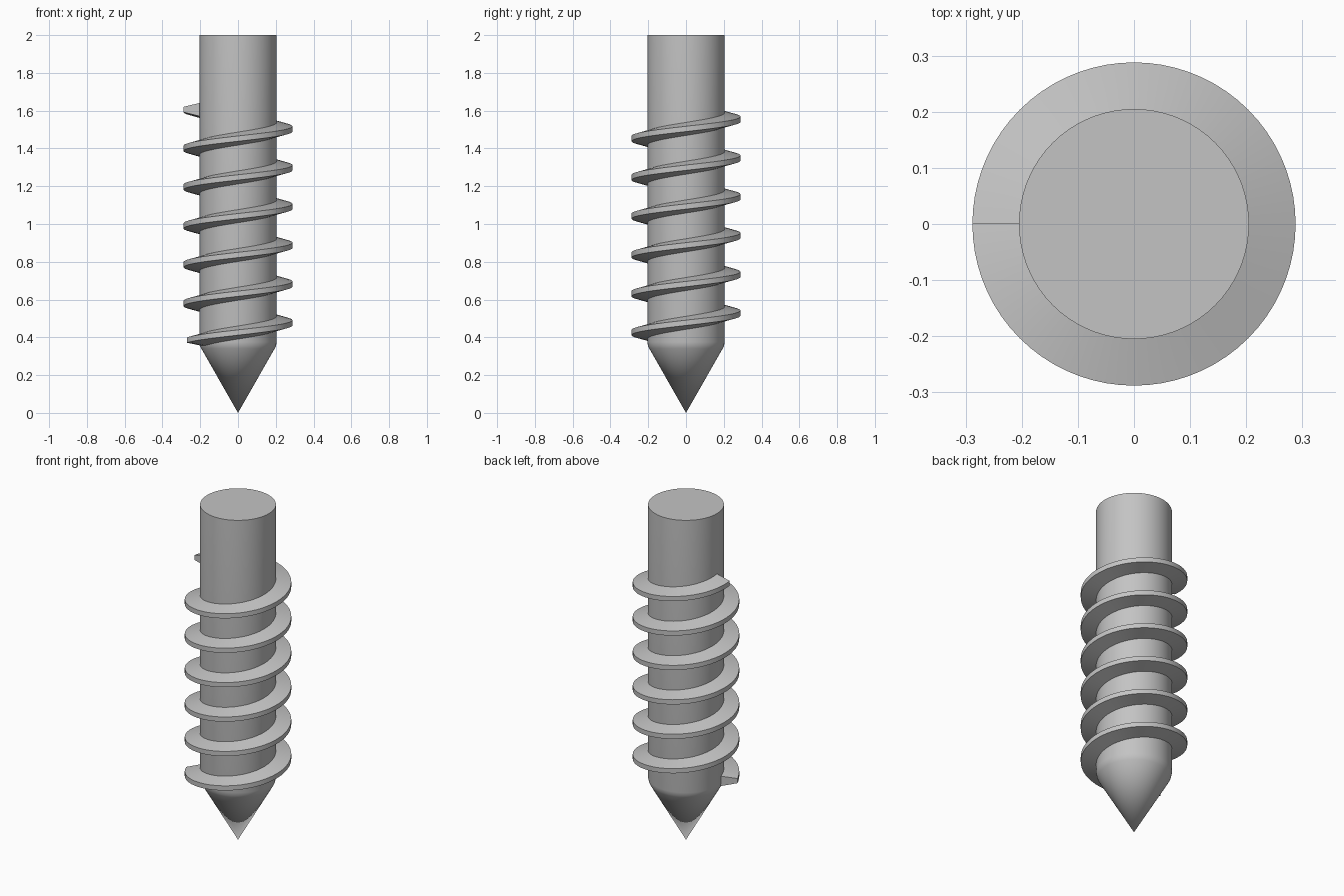
import bpy
import bmesh
from math import cos, sin, pi, radians

cube = bpy.data.objects.get("Cube")
if cube:
    bpy.data.objects.remove(cube, do_unlink=True)

CORE_R, CREST_R = 0.205, 0.288
PITCH, END_Z = 0.2053, 1.606
STEPS = 72                      # segments per turn

steel = bpy.data.materials.new("grey_steel")
steel.use_nodes = True
grey = (0.55, 0.55, 0.55, 1)
steel.diffuse_color = grey
steel.node_tree.nodes["Principled BSDF"].inputs["Base Color"].default_value = grey


def finish(bm, name, angle):
    bmesh.ops.recalc_face_normals(bm, faces=bm.faces)
    mesh = bpy.data.meshes.new(name)
    bm.to_mesh(mesh)
    bm.free()
    mesh.materials.append(steel)
    obj = bpy.data.objects.new(name, mesh)
    bpy.context.collection.objects.link(obj)
    bpy.ops.object.select_all(action="DESELECT")
    obj.select_set(True)
    bpy.context.view_layer.objects.active = obj
    bpy.ops.object.shade_smooth_by_angle(angle=radians(angle))
    return obj


# Shaft with a pointed end: half profile spun around z
profile = [(0, 0), (0.195, 0.342), (0.201, 0.355), (CORE_R, 0.375), (CORE_R, 2), (0, 2)]
bm = bmesh.new()
verts = [bm.verts.new((r, 0, z)) for r, z in profile]
edges = [bm.edges.new(pair) for pair in zip(verts, verts[1:])]
bmesh.ops.spin(bm, geom=verts + edges, cent=(0, 0, 0), axis=(0, 0, 1),
               angle=2 * pi, steps=STEPS)
bmesh.ops.remove_doubles(bm, verts=bm.verts, dist=0.0001)
finish(bm, "pointed_shaft", 35)

# Thread: tapered section swept six turns up, ending on the -x side
section = [(CORE_R - 0.01, -0.037), (CREST_R, -0.014), (CREST_R, 0.014), (CORE_R - 0.01, 0.037)]
bm = bmesh.new()
rings = []
first = 4
for i in range(first, 6 * STEPS + 1):
    turn = i / STEPS
    ring = []
    for r, dz in section:
        # The starting cut is slightly skewed
        skew = radians(-9) if i == first and r < CORE_R else 0
        a = pi + 2 * pi * turn + skew
        z = END_Z + (turn - 6 + skew / (2 * pi)) * PITCH + dz
        ring.append(bm.verts.new((r * cos(a), r * sin(a), max(z, 0.355))))
    rings.append(ring)
for low, high in zip(rings, rings[1:]):
    for k in range(4):
        n = (k + 1) % 4
        bm.faces.new((low[k], low[n], high[n], high[k]))
bm.faces.new(rings[0])
bm.faces.new(rings[-1])
finish(bm, "spiral_thread", 30)
